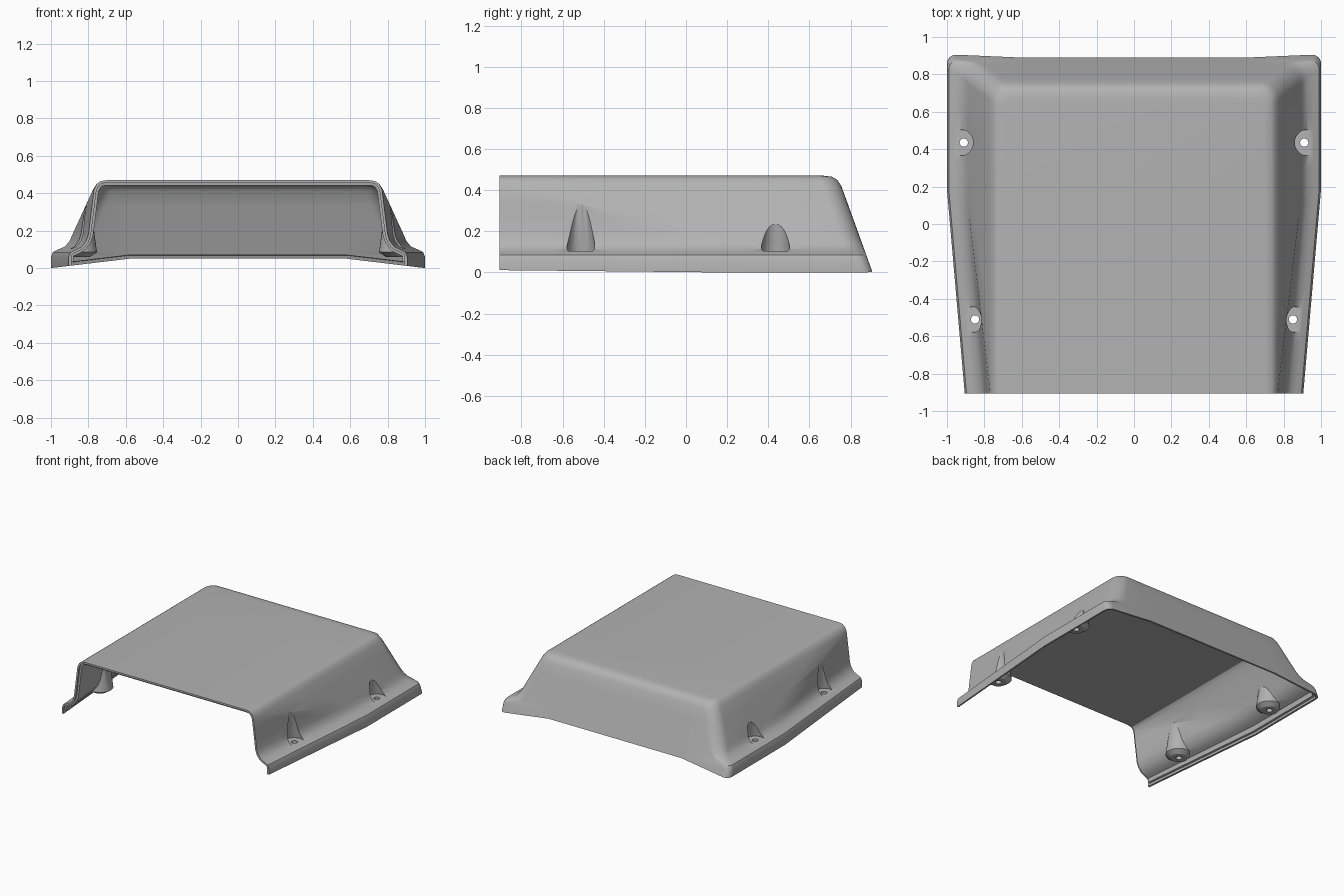
import bpy, bmesh, math

if "Cube" in bpy.data.objects:
    bpy.data.objects.remove(bpy.data.objects["Cube"], do_unlink=True)

FRONT = -0.907
TAPER = 0.087

# Side wall profile: x at front, x at back, height, corner radius
FLANGE = [(.905, 1, .06, .05), (.895, .99, .085, .05), (.865, .96, .1, .06),
          (.835, .925, .115, .08), (.812, .9, .145, .09), (.8, .885, .18, .1)]
CROWN = [(.77, .775, .42, .09), (.755, .755, .45, .08),
         (.735, .735, .465, .07), (.7, .7, .47, .06)]
CROWN_BACK = {.45: .735, .465: .71, .47: .67}


def lerp(a, b, t):
    return a + (b - a) * t


def rim_height(x):
    return min(.05, max(0, (1 - abs(x)) * .12))


def wall_levels():
    mid = [tuple(lerp(a, b, t) for a, b in zip(FLANGE[-1], CROWN[0])) for t in (.33, .67)]
    return FLANGE + mid + CROWN


def level_normal(levels, k):
    if k == 0:
        return 1, 0
    if k == len(levels) - 1:
        return 0, 1
    a, b = levels[k - 1], levels[k + 1]
    dx, dz = (b[0] + b[1] - a[0] - a[1]) / 2, b[2] - a[2]
    size = math.hypot(dx, dz)
    return dz / size, -dx / size


def contour(level, normal, fronts, inset, z_rule):
    """Half contour at one level: along the side, round the corner, along the back."""
    xf, xb, z0, r = level
    nx, nz = normal
    r -= inset * .6
    pts = []

    def back_y(z, t):
        if z0 in CROWN_BACK:
            return CROWN_BACK[z0] - t * nx
        return .907 - .362 * z - t

    def add(x, y, t, on_back=False):
        z = z_rule(x, z0 - t * nz)
        if on_back:
            y += back_y(z, t)
        pts.append((x, y, z))

    def side_x(y, t):
        return min(xb, xf + TAPER * (y - FRONT)) - t * nx

    for y, t in fronts:
        t = min(t, inset)
        add(side_x(y, t), y, t)
    start = fronts[-1][0]
    kink = max(FRONT + (xb - xf) / TAPER, -.86)
    xs = xb - inset * nx
    corner = back_y(z_rule(xs, z0 - inset * nz), inset) - r
    for a, b in ((start, kink), (kink, corner)):
        for j in range(1, 5):
            y = lerp(a, b, j / 4)
            add(side_x(y, inset), y, inset)
    for j in range(1, 8):
        a = math.pi / 2 * j / 7
        add(xs - r + r * math.cos(a), r * math.sin(a) - r, inset, True)
    for x in (.58, .2):
        add(x, 0, inset, True)
    return pts


def finish(bm, name):
    bmesh.ops.recalc_face_normals(bm, faces=bm.faces[:])
    mesh = bpy.data.meshes.new(name)
    bm.to_mesh(mesh)
    bm.free()
    ob = bpy.data.objects.new(name, mesh)
    bpy.context.scene.collection.objects.link(ob)
    return ob


def hull(name, rows):
    """Closed solid from mirrored half contours, bottom to top."""
    bm = bmesh.new()
    grid = []
    for row in rows:
        full = row + [(-x, y, z) for x, y, z in reversed(row)]
        grid.append([bm.verts.new(p) for p in full])
    n = len(grid[0])
    for a, b in zip(grid, grid[1:]):
        for i in range(n - 1):
            bm.faces.new((a[i], a[i + 1], b[i + 1], b[i]))
    for ring in (grid[0], grid[-1]):
        for i in range(5):
            bm.faces.new((ring[i], ring[i + 1], ring[n - 2 - i], ring[n - 1 - i]))
        bm.faces.new(ring[5:n - 5])
    bm.faces.new([g[0] for g in grid] + [g[-1] for g in reversed(grid)])
    return finish(bm, name)


def lathe(name, profile, seg=32):
    """The same turned solid at all four screw positions."""
    bm = bmesh.new()
    for cx, cy in ((.91, .435), (-.91, .435), (.85, -.51), (-.85, -.51)):
        rings = [[bm.verts.new((cx + r * math.cos(2 * math.pi * i / seg),
                                cy + r * math.sin(2 * math.pi * i / seg), z))
                  for i in range(seg)] for r, z in profile]
        for a, b in zip(rings, rings[1:]):
            for i in range(seg):
                j = (i + 1) % seg
                bm.faces.new((a[i], a[j], b[j], b[i]))
        bm.faces.new(rings[0])
        bm.faces.new(rings[-1])
    return finish(bm, name)


def cut(ob, cutter):
    """Subtract the cutter and remove it."""
    mod = ob.modifiers.new("cut", 'BOOLEAN')
    mod.operation = 'DIFFERENCE'
    mod.solver = 'EXACT'
    mod.object = cutter
    bpy.context.view_layer.update()
    deps = bpy.context.evaluated_depsgraph_get()
    mesh = bpy.data.meshes.new_from_object(ob.evaluated_get(deps))
    ob.modifiers.clear()
    ob.data = mesh
    bpy.data.objects.remove(cutter, do_unlink=True)


levels = wall_levels()
normals = [level_normal(levels, k) for k in range(len(levels))]
base, side = levels[0], (1, 0)

# Outer body
fronts = [(FRONT, 0)]
rows = [contour(base, side, fronts, 0, lambda x, z: -.1)]
rows += [contour(l, n, fronts, 0, lambda x, z: z) for l, n in zip(levels, normals)]
cover = hull("cover_shell", rows)

# Sloped underside, higher towards the middle
bm = bmesh.new()
outline = [(-1.2, -.024), (-.58, .05), (.58, .05), (1.2, -.024), (1.2, -.3), (-1.2, -.3)]
ends = [[bm.verts.new((x, y, z)) for x, z in outline] for y in (-1.2, 1.2)]
for i in range(6):
    j = (i + 1) % 6
    bm.faces.new((ends[0][i], ends[0][j], ends[1][j], ends[1][i]))
for e in ends:
    bm.faces.new(e)
cut(cover, finish(bm, "underside_cutter"))

# Screw recesses pressed into the flange and wall
cut(cover, lathe("recess_cutter", [(.072, .105), (.03, .36)]))

# Hollow inside, with a stepped lip along the front and bottom rims
LIP, WALL = .014, .028
fronts = [(-1, LIP), (-.89, LIP), (-.888, WALL)]
rows = [contour(base, side, fronts, LIP, lambda x, z: -.15),
        contour(base, side, fronts, LIP, lambda x, z: rim_height(x) + .018),
        contour(base, side, fronts, WALL, lambda x, z: rim_height(x) + .02)]
for k, (l, n) in enumerate(zip(levels, normals)):
    rows.append(contour(l, n, fronts, WALL,
                        lambda x, z: max(z, rim_height(x) + .023 + .003 * k)))
cavity = hull("cavity_cutter", rows)

# Screw bosses stay solid inside the hollow
cut(cavity, lathe("boss_cutter", [(.06, .06), (.096, .085), (.055, .385)]))
cut(cover, cavity)

# Screw holes
cut(cover, lathe("hole_cutter", [(.022, -.05), (.022, .2)]))

# Material
grey = bpy.data.materials.new("plain grey")
grey.use_nodes = True
colour = (.45, .45, .45, 1)
grey.diffuse_color = colour
grey.node_tree.nodes["Principled BSDF"].inputs["Base Color"].default_value = colour
cover.data.materials.clear()
cover.data.materials.append(grey)
for p in cover.data.polygons:
    p.material_index = 0

bpy.ops.object.select_all(action='DESELECT')
bpy.context.view_layer.objects.active = cover
cover.select_set(True)
bpy.ops.object.shade_smooth_by_angle(angle=math.radians(30))
